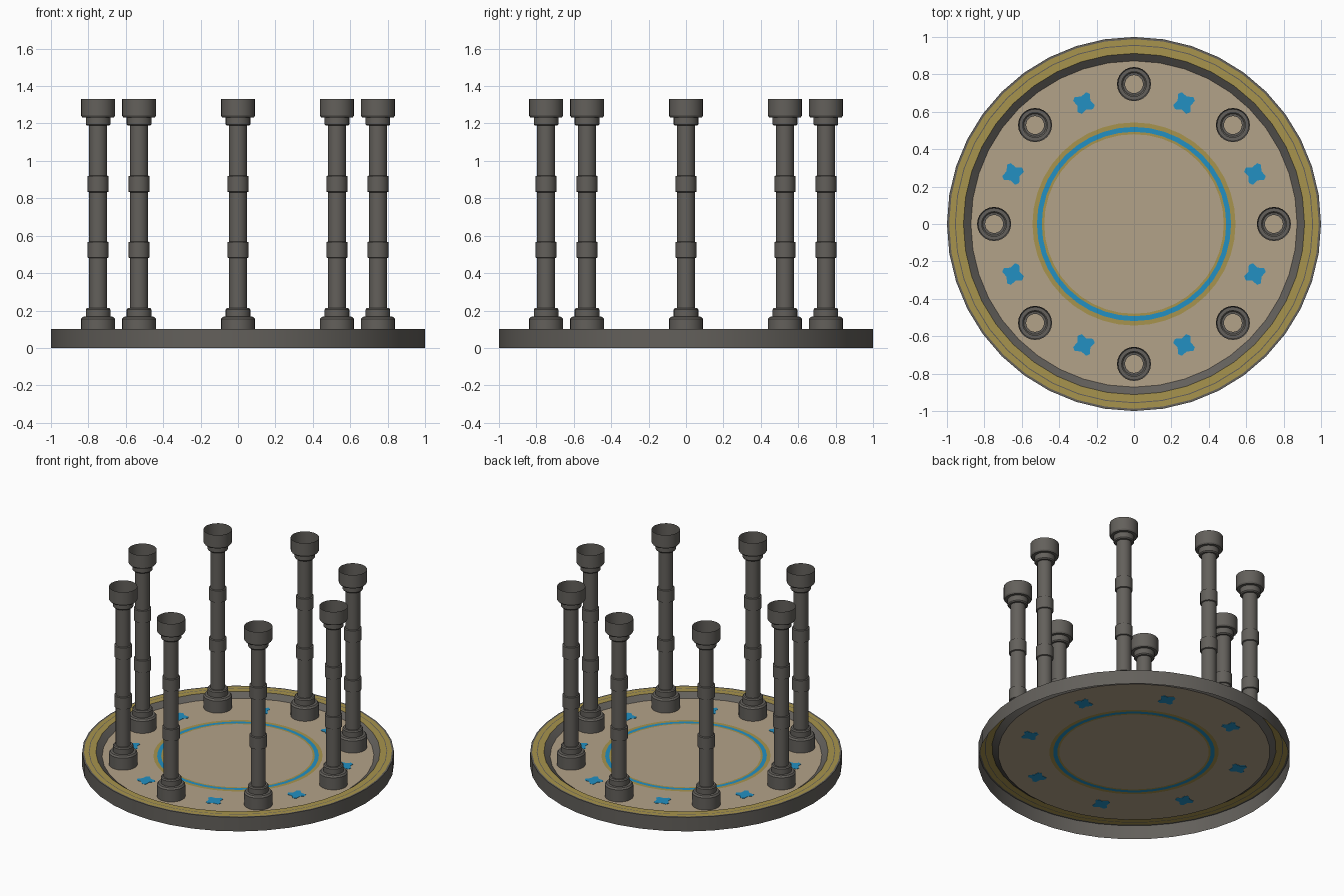
import bpy, bmesh, math

if "Cube" in bpy.data.objects:
    bpy.data.objects.remove(bpy.data.objects["Cube"])


def mat(name, rgb):
    m = bpy.data.materials.new(name)
    m.diffuse_color = (*rgb, 1)
    m.use_nodes = True
    m.node_tree.nodes["Principled BSDF"].inputs["Base Color"].default_value = m.diffuse_color
    return m


STONE = mat("dark stone", (0.125, 0.117, 0.105))
SAND = mat("sand floor", (0.45, 0.36, 0.25))
GOLD = mat("gold inlay", (0.39, 0.295, 0.075))
BLUE = mat("blue inlay", (0.016, 0.28, 0.54))


def finish(name, bm, mats, loc=(0, 0, 0), rot=0):
    me = bpy.data.meshes.new(name)
    bm.to_mesh(me)
    bm.free()
    for m in mats:
        me.materials.append(m)
    ob = bpy.data.objects.new(name, me)
    bpy.context.collection.objects.link(ob)
    ob.location = loc
    ob.rotation_euler.z = rot
    bpy.ops.object.select_all(action='DESELECT')
    ob.select_set(True)
    bpy.context.view_layer.objects.active = ob
    bpy.ops.object.shade_smooth_by_angle(angle=math.radians(30))
    return ob


def lathe(name, profile, segs, mats, idx=None, loc=(0, 0, 0), rot=0):
    """Spin (radius, z) points into an open shell; idx gives a material per band."""
    bm = bmesh.new()
    rings = []
    for r, z in profile:
        if r == 0:
            rings.append([bm.verts.new((0, 0, z))] * segs)
        else:
            rings.append([bm.verts.new((r * math.cos(2 * math.pi * i / segs),
                                        r * math.sin(2 * math.pi * i / segs), z))
                          for i in range(segs)])
    for k, (a, b) in enumerate(zip(rings, rings[1:])):
        for i in range(segs):
            j = (i + 1) % segs
            vs = list(dict.fromkeys((a[i], a[j], b[j], b[i])))
            bm.faces.new(vs).material_index = idx[k] if idx else 0
    return finish(name, bm, mats, loc, rot)


FLOOR = 0.07

# Base rim: outer wall, gold banded top, sloping inner lip
lathe("base_rim",
      [(1.0, 0), (1.0, 0.1), (0.988, 0.1), (0.958, 0.1), (0.953, 0.1),
       (0.912, 0.1), (0.872, FLOOR)],
      40, [STONE, GOLD], [0, 0, 1, 0, 1, 0])

# Floor with a gold and blue ring, from the outside inwards
lathe("floor",
      [(0.872, FLOOR), (0.543, FLOOR), (0.519, FLOOR), (0.493, FLOOR),
       (0.48, FLOOR), (0, FLOOR)],
      40, [SAND, GOLD, BLUE], [0, 1, 2, 1, 0])

# Hollow pillars: foot, shaft with two bands, open cup
pillar = [(0.091, FLOOR), (0.091, 0.155), (0.082, 0.166), (0.066, 0.168),
          (0.066, 0.205), (0.060, 0.213), (0.048, 0.213),
          (0.048, 0.48), (0.056, 0.483), (0.056, 0.565), (0.048, 0.568),
          (0.048, 0.832), (0.056, 0.835), (0.056, 0.918), (0.048, 0.921),
          (0.048, 1.188), (0.060, 1.188), (0.066, 1.195), (0.066, 1.233),
          (0.085, 1.233), (0.091, 1.242), (0.091, 1.33)]
for n in range(8):
    a = n * math.pi / 4
    lathe(f"pillar_{n + 1}", pillar, 24, [STONE],
          loc=(0.748 * math.cos(a), 0.748 * math.sin(a), 0))

# Four-pointed star inlays, showing on both sides of the floor
for n in range(8):
    a = (n + 0.5) * math.pi / 4
    bm = bmesh.new()
    pts = []
    for q in range(4):
        t = math.pi / 4 + q * math.pi / 2
        for r, d in ((0.059, -0.2), (0.059, 0.2), (0.037, math.pi / 4)):
            pts.append((r * math.cos(t + d), r * math.sin(t + d)))
    lo = [bm.verts.new((x, y, -0.002)) for x, y in pts]
    hi = [bm.verts.new((x, y, 0.002)) for x, y in pts]
    bm.faces.new(hi)
    bm.faces.new(lo[::-1])
    for i in range(len(pts)):
        j = (i + 1) % len(pts)
        bm.faces.new((lo[i], lo[j], hi[j], hi[i]))
    finish(f"star_inlay_{n + 1}", bm, [BLUE],
           (0.7 * math.cos(a), 0.7 * math.sin(a), FLOOR), a)
